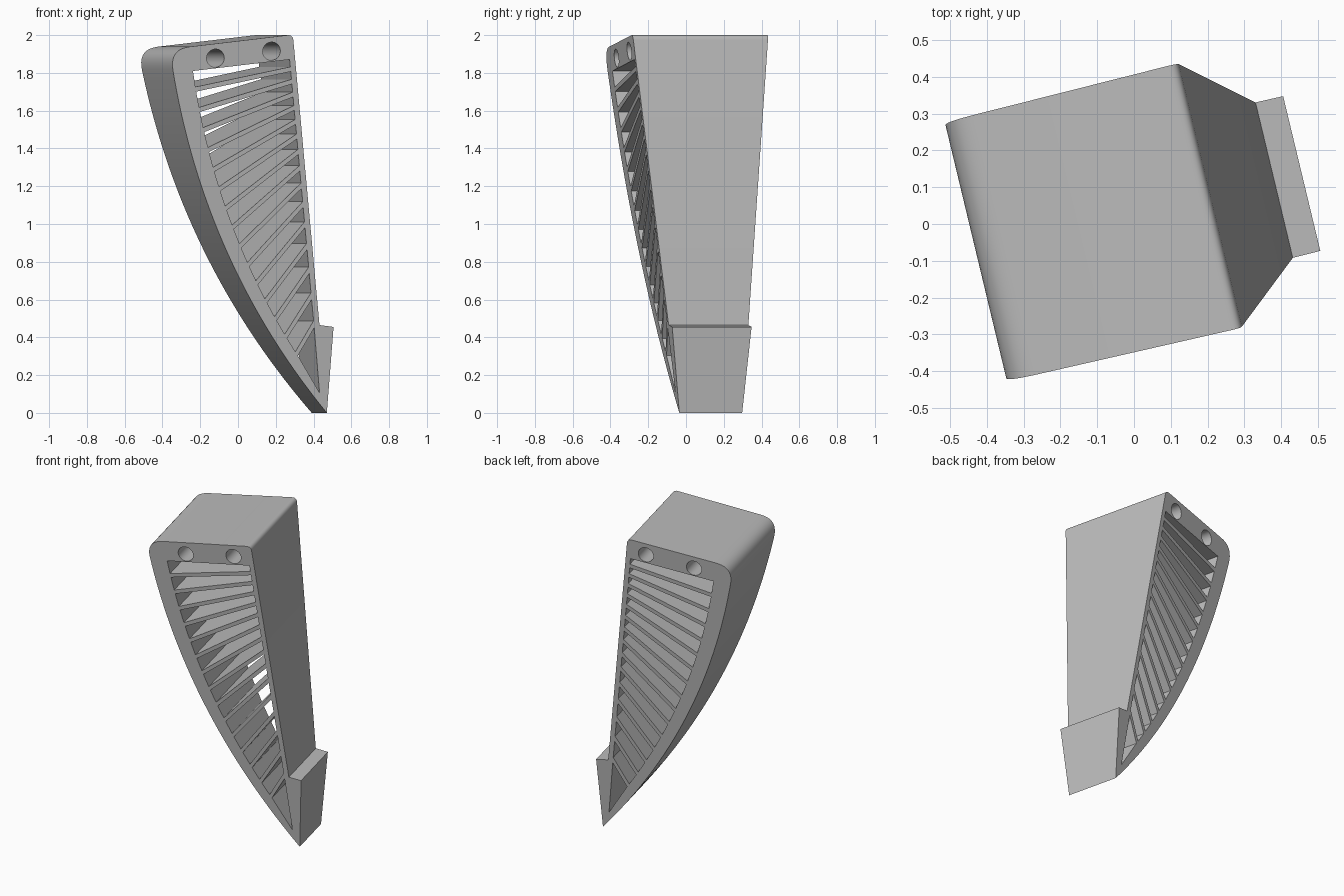
import bpy, bmesh, math
from mathutils import Vector, Matrix

if "Cube" in bpy.data.objects:
    bpy.data.objects.remove(bpy.data.objects["Cube"], do_unlink=True)

YAW = Matrix.Rotation(math.radians(13.5), 4, 'Z')
MID = 0.027                      # depth centre of the body
SLOTS, BAR = 16, 0.026           # number of slots, slat thickness

grey = bpy.data.materials.new("plain grey")
grey.use_nodes = True
grey.diffuse_color = (0.5, 0.5, 0.5, 1)
grey.node_tree.nodes["Principled BSDF"].inputs["Base Color"].default_value = (0.5, 0.5, 0.5, 1)


def bezier(a, b, c, t):
    return a * (1 - t) ** 2 + b * (2 * t * (1 - t)) + c * t * t


def half_depth(z):
    return 0.171 + 0.099 * z


def add_prism(bm, outline, depth):
    """Extrude an outline (u, z) front to back, with a depth that may vary with height."""
    front = [bm.verts.new((p.x, MID - depth(p.y), p.y)) for p in outline]
    back = [bm.verts.new((p.x, MID + depth(p.y), p.y)) for p in outline]
    bm.faces.new(front)
    bm.faces.new(back[::-1])
    n = len(outline)
    for i in range(n):
        j = (i + 1) % n
        bm.faces.new((front[i], back[i], back[j], front[j]))


def make_object(name, bm):
    bmesh.ops.recalc_face_normals(bm, faces=bm.faces[:])
    bm.transform(YAW)
    mesh = bpy.data.meshes.new(name)
    bm.to_mesh(mesh)
    bm.free()
    mesh.materials.append(grey)
    obj = bpy.data.objects.new(name, mesh)
    bpy.context.collection.objects.link(obj)
    return obj


# Bowed edge of the side profile
TIP, BOW, SHOULDER = Vector((0.449, 0)), Vector((-0.271, 0.833)), Vector((-0.452, 1.926))


def bowed(t):
    return bezier(TIP, BOW, SHOULDER, t)


def inset_bowed(t):
    tangent = (BOW - TIP) * (1 - t) + (SHOULDER - BOW) * t
    normal = Vector((tangent.y, -tangent.x)).normalized()
    return bowed(t) + normal * (0.05 + 0.06 * t)


# Tapered body with rounded top corners and a step near the foot
top_right = Vector((0.2165, 2.003))
step = Vector((0.398, 0.465))
profile = [bowed(0.95 * i / 36) for i in range(36)]
along_top = (top_right - SHOULDER).normalized()
along_spine = (step - top_right).normalized()
profile += [bezier(bowed(0.95), SHOULDER, SHOULDER + along_top * 0.11, i / 10) for i in range(11)]
profile += [bezier(top_right - along_top * 0.03, top_right, top_right + along_spine * 0.03, i / 6)
            for i in range(7)]
profile += [step, Vector((0.475, 0.455))]
bm = bmesh.new()
add_prism(bm, profile, half_depth)
body = make_object("slatted_body", bm)


# Fan of slots and two round holes, all running through the depth
def ray_to_spine(start, angle):
    """Follow a slat direction until it meets the inner line of the spine."""
    origin = top_right - Vector((0.03, 0))
    d = Vector((math.cos(angle), math.sin(angle)))
    s = along_spine
    k = ((origin.x - start.x) * s.y - (origin.y - start.y) * s.x) / (d.x * s.y - d.y * s.x)
    return start + d * k


def slat_line(i, lift=0.0):
    angle = math.radians(6.6 + 5.2 * i - 0.11 * i * i)
    start = inset_bowed(0.937 - 0.052 * i + lift / 2.2)
    return start, ray_to_spine(start, angle)


def through(z):
    return 0.6


bm = bmesh.new()
for i in range(SLOTS):
    left, right = slat_line(i)
    if i < SLOTS - 1:
        low_left, low_right = slat_line(i + 1, BAR)
        outline = [left, right, low_right, low_left]
    else:
        outline = [left, right, Vector((0.407, 0.106))]
    add_prism(bm, outline, through)
for centre in (Vector((-0.202, 1.878)), Vector((0.1025, 1.915))):
    ring = [centre + Vector((math.cos(a), math.sin(a))) * 0.048
            for a in (math.tau * k / 32 for k in range(32))]
    add_prism(bm, ring, through)
cutter = make_object("slot_cutter", bm)
cutter.hide_render = True

cut = body.modifiers.new("slots", 'BOOLEAN')
cut.operation = 'DIFFERENCE'
cut.solver = 'EXACT'
cut.object = cutter
bpy.ops.object.select_all(action='DESELECT')
body.select_set(True)
bpy.context.view_layer.objects.active = body
bpy.ops.object.modifier_apply(modifier=cut.name)
bpy.data.objects.remove(cutter, do_unlink=True)
bpy.ops.object.shade_smooth_by_angle(angle=math.radians(30))
